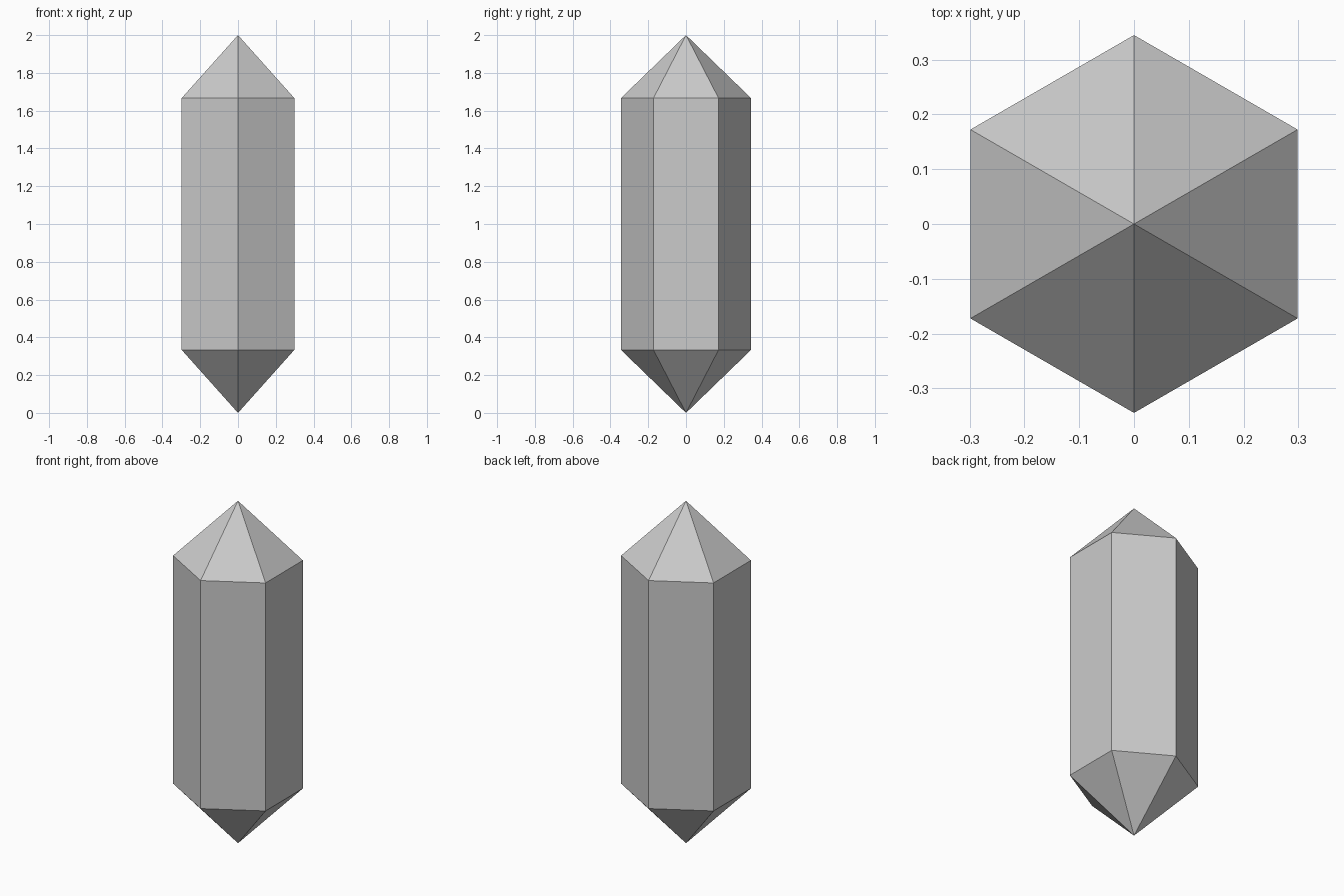
import bpy, bmesh, math

if "Cube" in bpy.data.objects:
    bpy.data.objects.remove(bpy.data.objects["Cube"])

R = 0.345
SIDES = 6
LOW, HIGH, TOP = 0.334, 1.666, 2.0

bm = bmesh.new()


def ring(z):
    # hexagon with corners pointing to front and back
    return [bm.verts.new((R * math.cos(a), R * math.sin(a), z))
            for a in (math.pi / 2 + i * math.tau / SIDES for i in range(SIDES))]


# Crystal: hexagonal shaft with a pointed cap at each end
lower, upper = ring(LOW), ring(HIGH)
base_tip = bm.verts.new((0, 0, 0))
top_tip = bm.verts.new((0, 0, TOP))
for i in range(SIDES):
    j = (i + 1) % SIDES
    bm.faces.new((lower[i], lower[j], upper[j], upper[i]))
    bm.faces.new((upper[i], upper[j], top_tip))
    bm.faces.new((lower[j], lower[i], base_tip))

mesh = bpy.data.meshes.new("crystal")
bm.to_mesh(mesh)
bm.free()
bpy.context.collection.objects.link(bpy.data.objects.new("crystal", mesh))
